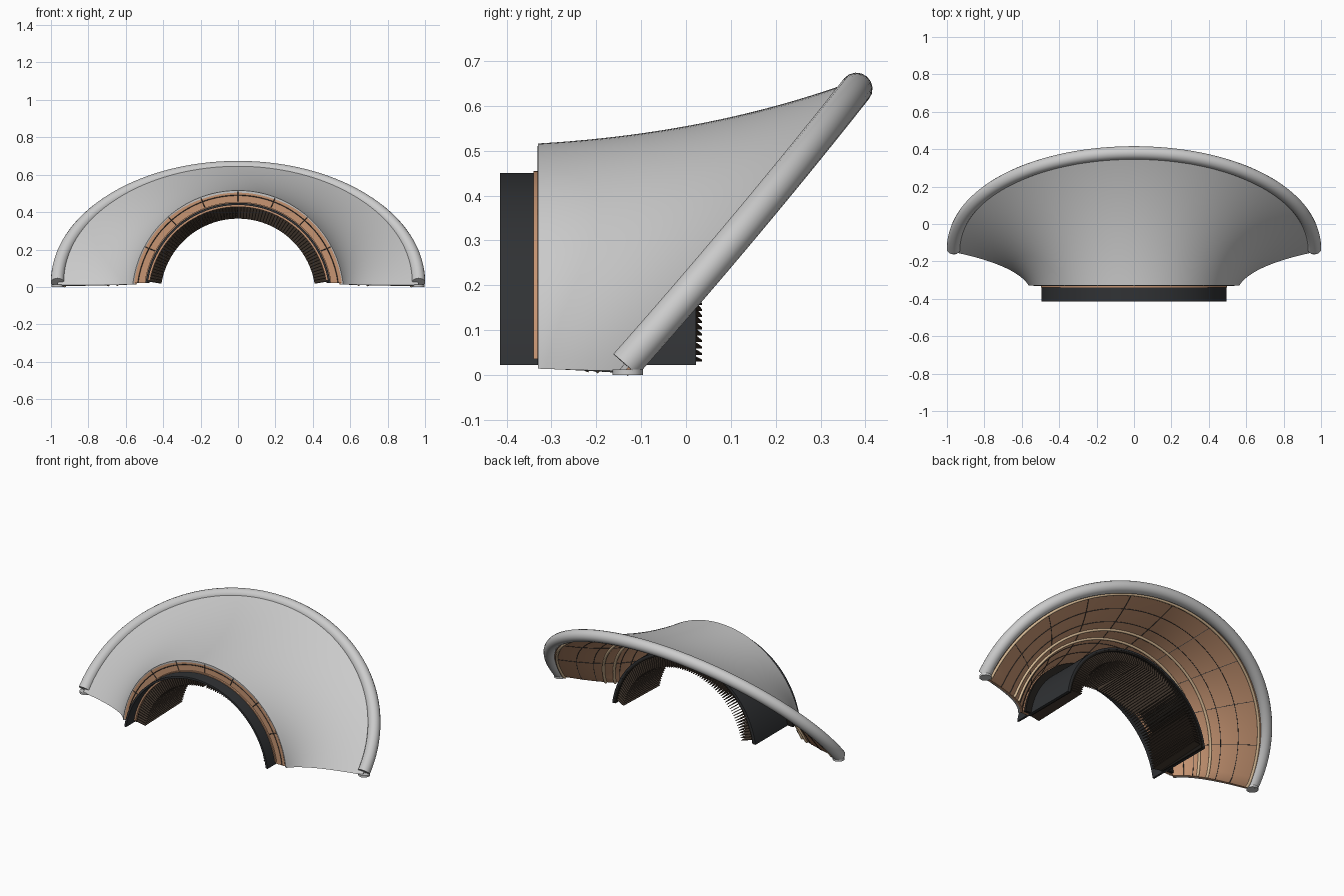
import bpy, bmesh
from math import sin, cos, pi, asin, radians
from mathutils import Vector

if "Cube" in bpy.data.objects:
    bpy.data.objects.remove(bpy.data.objects["Cube"])

CZ = -0.05          # centre height of the tunnel arcs
SEG = 72


def mat(name, col):
    m = bpy.data.materials.new(name)
    m.diffuse_color = (*col, 1)
    m.use_nodes = True
    m.node_tree.nodes["Principled BSDF"].inputs["Base Color"].default_value = m.diffuse_color
    return m


COPPER = mat("copper", (0.57, 0.30, 0.17))
DARK = mat("dark", (0.03, 0.032, 0.035))
BLACK = mat("black_lining", (0.014, 0.012, 0.01))
BROWN = mat("fin_brown", (0.06, 0.042, 0.03))
CREAM = mat("cream", (0.72, 0.52, 0.32))


def finish(name, bm, material=None):
    bmesh.ops.recalc_face_normals(bm, faces=bm.faces)
    me = bpy.data.meshes.new(name)
    bm.to_mesh(me)
    bm.free()
    me.shade_smooth()
    me.set_sharp_from_angle(angle=radians(35))
    if material:
        me.materials.append(material)
    ob = bpy.data.objects.new(name, me)
    bpy.context.collection.objects.link(ob)
    return ob


def sweep(name, sections, material=None):
    """Skin a list of closed loops and cap both ends with quads."""
    bm = bmesh.new()
    rows = [[bm.verts.new(p) for p in s] for s in sections]
    n = len(rows[0])
    for a, b in zip(rows, rows[1:]):
        for i in range(n):
            j = (i + 1) % n
            bm.faces.new((a[i], a[j], b[j], b[i]))
    for r in (rows[0], rows[-1]):
        for i in range(n // 2 - 1):
            bm.faces.new((r[i], r[i + 1], r[n - 2 - i], r[n - 1 - i]))
    return finish(name, bm, material)


def tube(name, paths, radius, material=None, res=4):
    cu = bpy.data.curves.new(name, 'CURVE')
    cu.dimensions = '3D'
    cu.bevel_depth = radius
    cu.bevel_resolution = res
    cu.use_fill_caps = True
    for pts in paths:
        sp = cu.splines.new('POLY')
        sp.points.add(len(pts) - 1)
        for q, p in zip(sp.points, pts):
            q.co = (*p, 1)
    if material:
        cu.materials.append(material)
    ob = bpy.data.objects.new(name, cu)
    bpy.context.collection.objects.link(ob)
    bpy.ops.object.select_all(action='DESELECT')
    ob.select_set(True)
    bpy.context.view_layer.objects.active = ob
    bpy.ops.object.convert(target='MESH')
    bpy.context.object.data.shade_smooth()
    bpy.context.object.data.set_sharp_from_angle(angle=radians(50))


def arc_point(r, y, t, z0):
    a0 = asin((z0 - CZ) / r)
    a = a0 + (pi - 2 * a0) * t
    return Vector((r * cos(a), y, CZ + r * sin(a)))


def arc_band(name, r0, r1, y0, y1, material, z0=0.022):
    corners = ((r0, y0), (r1, y0), (r1, y1), (r0, y1))
    sweep(name, [[arc_point(r, y, i / SEG, z0) for r, y in corners]
                 for i in range(SEG + 1)], material)


def rim(t):
    s = sin(pi * t)
    return Vector((0.965 * cos(pi * t), -0.135 + 0.515 * s + 0.03 * s * (1 - s), 0.023 + 0.615 * s))


def raw(u, t):
    """Flaring surface: quadratic curve from the front arch to the tilted rim."""
    s = sin(pi * t)
    a = arc_point(0.566, -0.33, t, 0.014)
    b = Vector((0.63 * cos(pi * t), -0.22 + 0.27 * s, 0.01 + 0.528 * s))
    c = rim(t) + Vector((0, -0.015, -0.014 + 0.028 * s))
    return a * (1 - u) ** 2 + b * 2 * u * (1 - u) + c * u * u


def surf(u, t, off=0.0):
    e = 1e-3
    n = (raw(u + e, t) - raw(u - e, t)).cross(raw(u, t + e) - raw(u, t - e))
    p = raw(u, t)
    n.normalize()
    if n.dot(p - Vector((0, 0.3, -0.05))) < 0:
        n = -n
    p = p - n * off
    p.z = max(p.z, 0.004 + 0.01 * (1 - u))      # keep the feet on the ground
    return p


def layer(name, u0, u1, o0, o1, material=None, n=20):
    us = [u0 + (u1 - u0) * i / n for i in range(n + 1)]
    sweep(name, [[surf(u, i / SEG, o0) for u in us] +
                 [surf(u, i / SEG, o1) for u in reversed(us)]
                 for i in range(SEG + 1)], material)


# Grey flared shell, its rolled rim and the small pads under the rim ends
layer("outer_shell", 0, 1, 0, 0.012)
tube("rolled_rim", [[rim(i / 96) for i in range(97)]], 0.036, res=6)
tube("rim_feet", [[(x, -0.13, 0.0), (x, -0.13, 0.012)] for x in (-0.963, 0.963)], 0.034)

# Copper lining with dark panel seams and cream trim strips
layer("copper_lining", 0.01, 0.985, 0.0125, 0.026, COPPER)
LO = 0.0262
seams = [[surf(u, i / SEG, LO) for i in range(SEG + 1)]
         for u in (0.2, 0.33, 0.62, 0.78)]
seams += [[surf(0.02 + 0.95 * i / 20, k / 10, LO) for i in range(21)]
          for k in range(1, 10)]
tube("panel_seams", seams, 0.002, DARK, res=0)
tube("trim_strips", [[surf(u, i / SEG, 0.029) for i in range(SEG + 1)]
                     for u in (0.40, 0.52, 0.95)], 0.008, CREAM, res=2)

# Copper front ring and collar, with seams and a dark backing
arc_band("front_ring", 0.50, 0.560, -0.329, -0.312, COPPER)
arc_band("ring_backing", 0.50, 0.538, -0.311, -0.295, BLACK)
arc_band("front_collar", 0.478, 0.505, -0.34, -0.31, COPPER, 0.035)
ring_seams = [[arc_point(r, -0.3295, k / 8, 0.022) for r in (0.507, 0.560)]
              for k in range(1, 8)]
ring_seams.append([arc_point(0.54, -0.3295, i / SEG, 0.022) for i in range(SEG + 1)])
tube("front_ring_seams", ring_seams, 0.002, DARK, res=0)

# Dark tunnel sleeve with black inner lining
arc_band("tunnel_sleeve", 0.488, 0.50, -0.415, 0.022, DARK)
arc_band("tunnel_lining", 0.478, 0.488, -0.325, 0.02, BLACK)

# Slightly twisted radial fins running along the tunnel, pointed at the back
bm = bmesh.new()
N = 78
for k in range(N):
    a0 = radians(10.5) + radians(159) * k / (N - 1)
    twist = radians(0.9) * (1 if k < N / 2 else -1)
    v = []
    for y_in, y_out, a in ((-0.33, -0.33, a0 - twist), (0.036, 0.012, a0 + twist)):
        rad = Vector((cos(a), 0, sin(a)))
        tan = Vector((-sin(a), 0, cos(a))) * 0.002
        for r, s, y in ((0.415, -1, y_in), (0.479, -1, y_out), (0.479, 1, y_out), (0.415, 1, y_in)):
            v.append(bm.verts.new(rad * r + tan * s + Vector((0, y, CZ))))
    for f in ((0, 1, 2, 3), (7, 6, 5, 4), (0, 4, 5, 1), (1, 5, 6, 2), (2, 6, 7, 3), (3, 7, 4, 0)):
        bm.faces.new([v[i] for i in f])
finish("tunnel_fins", bm, BROWN)
